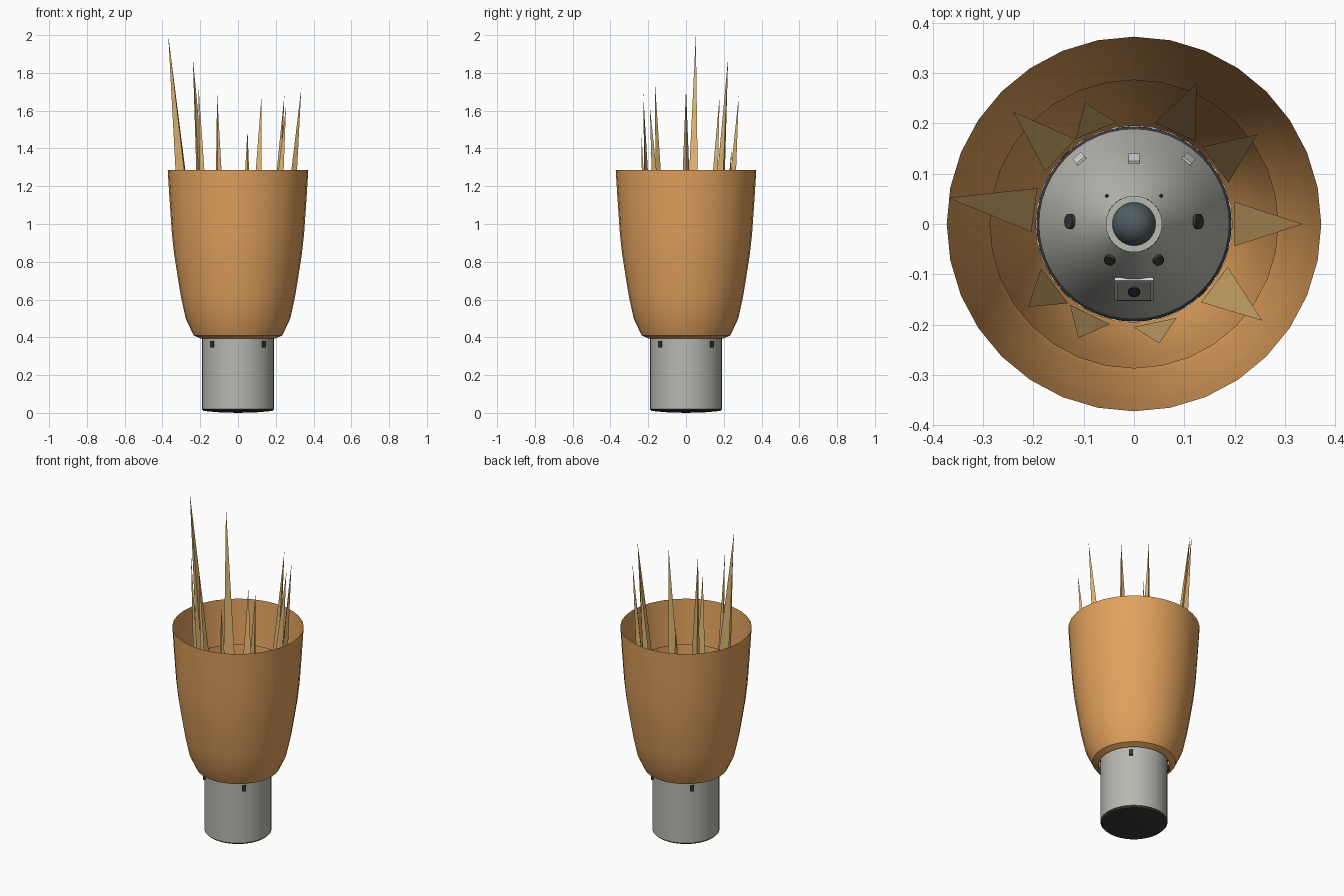
import bpy, bmesh, math
from mathutils import Vector, Matrix

cube = bpy.data.objects.get("Cube")
if cube:
    bpy.data.objects.remove(cube, do_unlink=True)


def material(name, rgb):
    m = bpy.data.materials.new(name)
    m.use_nodes = True
    m.diffuse_color = (*rgb, 1)
    bsdf = next(n for n in m.node_tree.nodes if n.type == 'BSDF_PRINCIPLED')
    bsdf.inputs["Base Color"].default_value = (*rgb, 1)
    return m


GREY = material("hull grey", (0.48, 0.48, 0.44))
DARK = material("dark trim", (0.04, 0.04, 0.045))
SLATE = material("nose slate", (0.08, 0.11, 0.12))
PALE = material("pale panel", (0.7, 0.7, 0.68))
AMBER = material("glow amber", (0.76, 0.36, 0.11))
GOLD = material("flame gold", (0.75, 0.47, 0.17))


def finish(bm, name, mat, smooth=None):
    mesh = bpy.data.meshes.new(name)
    bm.to_mesh(mesh)
    bm.free()
    mesh.materials.append(mat)
    ob = bpy.data.objects.new(name, mesh)
    bpy.context.collection.objects.link(ob)
    if smooth:
        bpy.ops.object.select_all(action='DESELECT')
        ob.select_set(True)
        bpy.context.view_layer.objects.active = ob
        bpy.ops.object.shade_smooth_by_angle(angle=math.radians(smooth))
    return ob


def lathe(name, profile, mat, steps=32, smooth=35):
    """Revolve (radius, height) points listed from bottom to top."""
    bm = bmesh.new()
    verts = [bm.verts.new((0, r, z)) for r, z in profile]
    edges = [bm.edges.new(p) for p in zip(verts, verts[1:])]
    bmesh.ops.spin(bm, geom=verts + edges, axis=(0, 0, 1), cent=(0, 0, 0),
                   angle=math.tau, steps=steps, use_duplicate=False)
    bmesh.ops.remove_doubles(bm, verts=bm.verts, dist=0.0001)
    bmesh.ops.recalc_face_normals(bm, faces=bm.faces)
    return finish(bm, name, mat, smooth)


def box(name, matrix, size, mat):
    bm = bmesh.new()
    bmesh.ops.create_cube(bm, size=1, matrix=matrix @ Matrix.Diagonal((*size, 1)))
    return finish(bm, name, mat)


def disc(name, matrix, rx, ry, depth, mat):
    bm = bmesh.new()
    bmesh.ops.create_cone(bm, cap_ends=True, segments=20, radius1=1, radius2=1, depth=1,
                          matrix=matrix @ Matrix.Diagonal((rx, ry, depth, 1)))
    return finish(bm, name, mat, 35)


# Capsule: base shield, trunk, rim, tapered cabin and nose
lathe("base_shield", [(0, 0), (0.1, 0.003), (0.18, 0.01), (0.19, 0.02)], DARK, 48)
lathe("trunk", [(0.19, 0.02), (0.19, 0.43)], GREY, 48)
lathe("cabin_rim", [(0.19, 0.425), (0.194, 0.43), (0.194, 0.445), (0.188, 0.45)], DARK, 48)
CABIN = [(0.188, 0.45), (0.15, 0.56), (0.105, 0.66), (0.056, 0.73)]
lathe("cabin", CABIN, GREY, 48)
lathe("nose_collar", [(0.056, 0.73), (0.056, 0.745), (0.043, 0.745)], GREY)
lathe("nose_cap", [(0.043, 0.745), (0.037, 0.765), (0.022, 0.78), (0, 0.786)], SLATE)


def on_cabin(x, y):
    """Frame lying on the cabin slope: z outward, x sideways, y uphill."""
    r = math.hypot(x, y)
    for (r0, z0), (r1, z1) in zip(CABIN, CABIN[1:]):
        if r1 <= r <= r0:
            z = z0 + (z1 - z0) * (r0 - r) / (r0 - r1)
            break
    out = Vector((x, y, 0)) / r
    normal = (out * (z1 - z0) + Vector((0, 0, r0 - r1))).normalized()
    side = Vector((-out.y, out.x, 0))
    m = Matrix((side, normal.cross(side), normal)).transposed().to_4x4()
    m.translation = (x, y, z)
    return m


# Hatch with its frame and round window
box("hatch_frame", on_cabin(0, -0.13), (0.078, 0.1, 0.006), PALE)
box("hatch", on_cabin(0, -0.13), (0.068, 0.088, 0.009), GREY)
disc("hatch_window", on_cabin(0, -0.13), 0.012, 0.022, 0.014, DARK)

# Portholes and rear panels
for s, side in ((1, "left"), (-1, "right")):
    disc(side + "_porthole", on_cabin(s * 0.125, 0.005), 0.015, 0.02, 0.012, DARK)
    disc(side + "_front_porthole", on_cabin(s * 0.047, -0.07), 0.011, 0.014, 0.012, DARK)
    box(side + "_rear_panel", on_cabin(s * 0.107, 0.128), (0.022, 0.035, 0.01), PALE)
    box(side + "_sensor", on_cabin(s * 0.053, 0.055), (0.006, 0.006, 0.008), DARK)
box("rear_panel", on_cabin(0, 0.128), (0.022, 0.035, 0.01), PALE)

# Four latch blocks around the top of the trunk
for i in range(4):
    turn = Matrix.Rotation(math.radians(45 + 90 * i), 4, 'Z')
    box("trunk_latch", turn @ Matrix.Translation((0.192, 0, 0.363)), (0.016, 0.022, 0.034), DARK)

# Glowing shells, open at the top, the inner one shorter
lathe("outer_glow", [(0.2, 0.395), (0.235, 0.41), (0.277, 0.5), (0.301, 0.61), (0.321, 0.73),
                     (0.338, 0.84), (0.35, 0.95), (0.361, 1.11), (0.372, 1.285)], AMBER)
lathe("inner_glow", [(0.195, 0.43), (0.22, 0.5), (0.247, 0.63),
                     (0.265, 0.77), (0.278, 0.91), (0.287, 1.04)], AMBER)

# Three-sided flame spikes: angle, tip radius, tip height
SPIKES = [(0, 0.335, 1.72), (36, 0.303, 1.68), (66, 0.306, 1.68), (112, 0.26, 1.4),
          (137, 0.327, 1.88), (172, 0.373, 2.0), (218, 0.267, 1.75), (244, 0.252, 1.69),
          (282, 0.242, 1.5), (323, 0.319, 1.63)]
for angle, tip_r, tip_z in SPIKES:
    bm = bmesh.new()
    depth = 0.01 + 0.5 * (tip_r - 0.2)
    base = [bm.verts.new(p) for p in ((0.2, -0.044, 0.6), (0.2 + depth, 0, 0.6), (0.2, 0.044, 0.6))]
    tip = bm.verts.new((tip_r, 0, tip_z))
    bm.faces.new(base)
    for i in range(3):
        bm.faces.new((base[i], base[(i + 1) % 3], tip))
    bmesh.ops.recalc_face_normals(bm, faces=bm.faces)
    bmesh.ops.rotate(bm, verts=bm.verts, matrix=Matrix.Rotation(math.radians(angle), 3, 'Z'))
    finish(bm, "flame_spike", GOLD)
